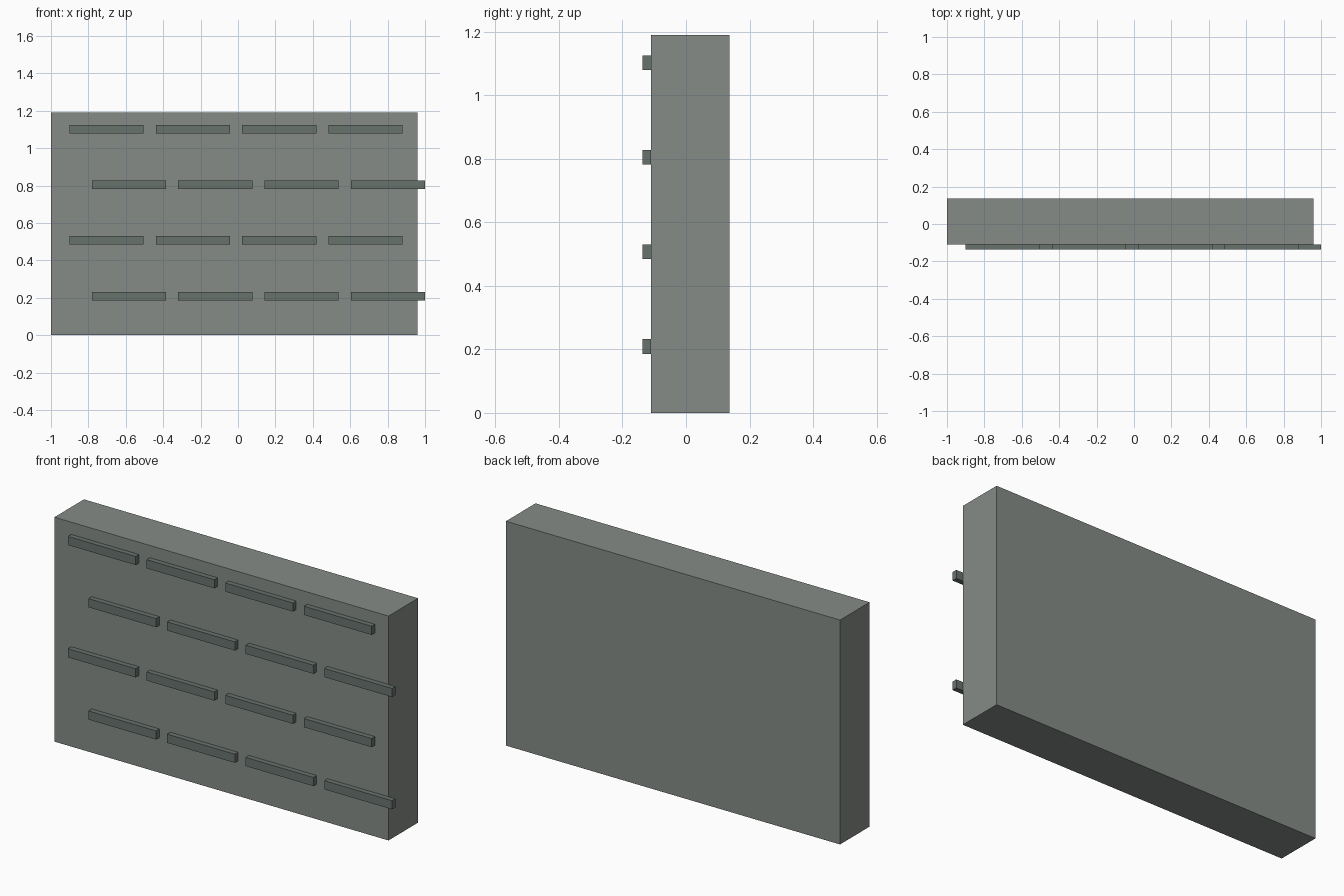
import bpy

if "Cube" in bpy.data.objects:
    bpy.data.objects.remove(bpy.data.objects["Cube"])


def material(name, color):
    mat = bpy.data.materials.new(name)
    mat.diffuse_color = (*color, 1.0)
    mat.use_nodes = True
    mat.node_tree.nodes["Principled BSDF"].inputs["Base Color"].default_value = mat.diffuse_color
    return mat


def box(name, lo, hi, mat):
    """Axis-aligned box between two opposite corners."""
    centre = [(a + b) / 2 for a, b in zip(lo, hi)]
    bpy.ops.mesh.primitive_cube_add(size=1, location=centre)
    obj = bpy.context.object
    obj.name = name
    obj.scale = [b - a for a, b in zip(lo, hi)]
    bpy.ops.object.transform_apply(location=False, rotation=False, scale=True)
    obj.data.materials.append(mat)
    return obj


stone = material("stone", (0.24, 0.26, 0.245))
dark_stone = material("dark_stone", (0.14, 0.17, 0.155))

# Main wall slab
FRONT = -0.11
box("wall", (-1.0, FRONT, 0.0), (0.96, 0.1375, 1.19), stone)

# Thin raised bricks on the front, alternate rows staggered
LENGTH, HEIGHT, PITCH = 0.397, 0.046, 0.4613
for row in range(4):
    z = 0.209 + row * 0.2977
    start = -0.781 if row % 2 == 0 else -0.901
    for col in range(4):
        x = start + col * PITCH
        box(f"brick_{row + 1}_{col + 1}",
            (x, -0.1375, z - HEIGHT / 2),
            (x + LENGTH, FRONT, z + HEIGHT / 2), dark_stone)
